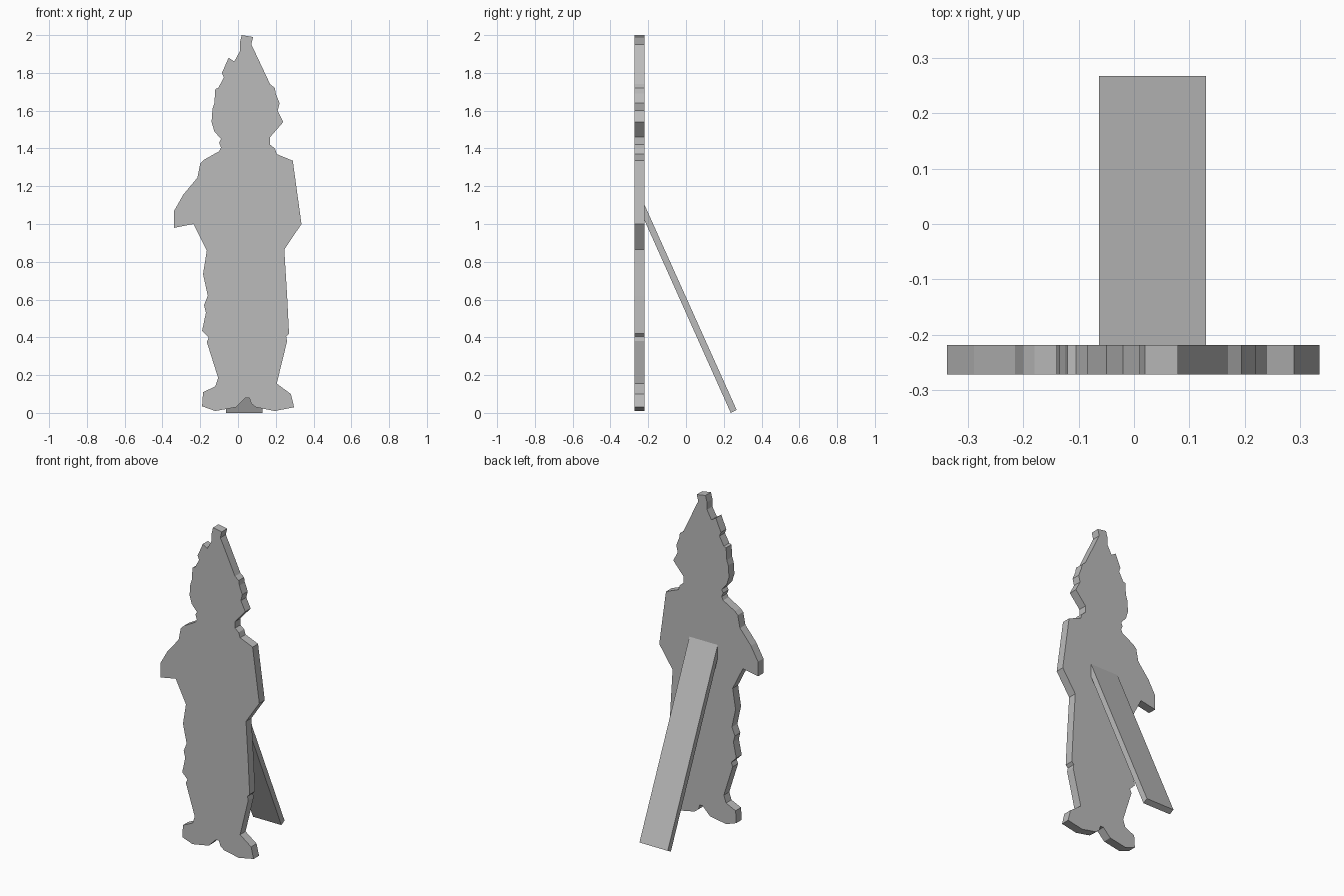
import bpy

# Remove the default cube only
cube = bpy.data.objects.get("Cube")
if cube:
    bpy.data.objects.remove(cube, do_unlink=True)

# Single flat colour
grey = bpy.data.materials.new("plain_grey")
grey.use_nodes = True
colour = (0.5, 0.5, 0.5, 1)
grey.diffuse_color = colour
grey.node_tree.nodes["Principled BSDF"].inputs["Base Color"].default_value = colour


def extrude_profile(name, profile, offset):
    """Make a solid by sweeping a closed outline of points along an offset."""
    count = len(profile)
    shifted = [tuple(a + b for a, b in zip(point, offset)) for point in profile]
    faces = [tuple(range(count)), tuple(reversed(range(count, count * 2)))]
    for i in range(count):
        following = (i + 1) % count
        faces.append((following, i, i + count, following + count))
    mesh = bpy.data.meshes.new(name)
    mesh.from_pydata(profile + shifted, [], faces)
    mesh.materials.append(grey)
    mesh.validate()
    mesh.update()
    part = bpy.data.objects.new(name, mesh)
    bpy.context.scene.collection.objects.link(part)
    return part


# Outline pieces in hundredths, running clockwise from the tip of the hat
hat_and_hair = [(2, 200), (8, 199), (7, 195), (9, 191), (17, 174), (19.5, 172),
                (20, 169), (22, 164), (21, 160), (24, 154), (17, 146), (17, 142)]
left_arm = [(19.5, 140), (20.5, 137), (29, 133.5), (33.6, 100), (24.5, 86.5)]
left_leg = [(26, 62), (27, 42), (25.5, 40.5), (26, 38), (20.5, 15.5)]
left_foot = [(28, 10), (29.7, 3), (19.5, 1), (9.5, 3), (7, 5), (6, 8)]
right_foot = [(4, 8), (1, 5), (-1, 3), (-12, 1), (-19, 3.5), (-18.5, 11), (-12, 14)]
right_leg = [(-10.5, 18.5), (-16.5, 37.5), (-15.5, 40), (-19, 43.5), (-17, 53),
             (-18, 57), (-16, 62), (-18.5, 73.5), (-16.5, 86)]
right_arm = [(-23.5, 100), (-33.8, 98), (-33.8, 107), (-29, 115.5), (-21.5, 124.5),
             (-20, 132), (-18, 134), (-10, 138.5)]
face_side = [(-9, 140.5), (-10, 143), (-9, 145), (-12.5, 149), (-14, 154),
             (-13.5, 161), (-12.5, 164), (-12, 171.5), (-10.5, 172), (-7.5, 177.5),
             (-8.5, 180), (-5, 188), (-2, 186), (1, 191.5), (1, 196)]
outline = (hat_and_hair + left_arm + left_leg + left_foot + right_foot
           + right_leg + right_arm + face_side)

# Flat cut-out figure
front, back = -0.272, -0.219
# The outline runs clockwise seen from the front, so start from the back face
figure = [(x / 100, back, z / 100) for x, z in outline]
extrude_profile("figure_board", figure, (0, front - back, 0))

# Sloping support plank, square at the foot and mitred against the board
brace_side = [(0.268, 0.016), (back, 1.1), (back, 1.018), (0.237, 0)]
brace_left, brace_right = 0.13, -0.063
brace = [(brace_left, y, z) for y, z in brace_side]
extrude_profile("rear_brace", brace, (brace_right - brace_left, 0, 0))
